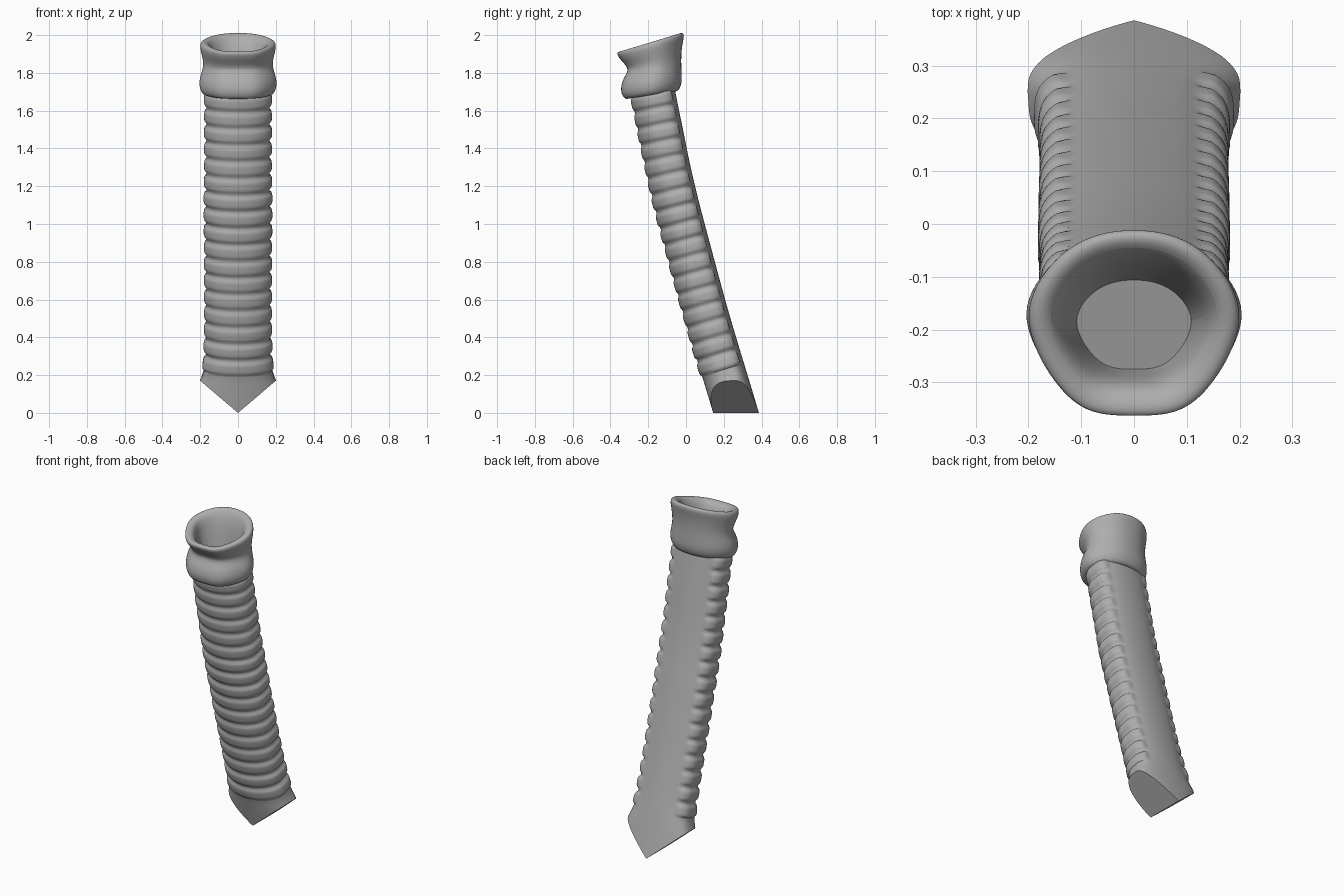
import bpy, bmesh, math, random
from mathutils import Vector

random.seed(4)
if "Cube" in bpy.data.objects:
    bpy.data.objects.remove(bpy.data.objects["Cube"], do_unlink=True)

grey = bpy.data.materials.new("plain grey")
grey.use_nodes = True
COLOUR = (0.42, 0.42, 0.42, 1)
grey.diffuse_color = COLOUR
grey.node_tree.nodes["Principled BSDF"].inputs["Base Color"].default_value = COLOUR


def finish(bm, name, angle):
    bmesh.ops.recalc_face_normals(bm, faces=bm.faces)
    mesh = bpy.data.meshes.new(name)
    bm.to_mesh(mesh)
    bm.free()
    mesh.materials.append(grey)
    obj = bpy.data.objects.new(name, mesh)
    bpy.context.collection.objects.link(obj)
    bpy.ops.object.select_all(action="DESELECT")
    obj.select_set(True)
    bpy.context.view_layer.objects.active = obj
    bpy.ops.object.shade_smooth_by_angle(angle=math.radians(angle))
    return obj


def loft(loops):
    """Skin a stack of closed loops and cap both ends."""
    bm = bmesh.new()
    rows = [[bm.verts.new(p) for p in loop] for loop in loops]
    for a, b in zip(rows, rows[1:]):
        for i in range(len(a)):
            j = (i + 1) % len(a)
            bm.faces.new((a[i], a[j], b[j], b[i]))
    bm.faces.new(rows[0][::-1])
    bm.faces.new(rows[-1])
    return bm


# Ringed tube: gently curved centre line, flat membrane at the back
PATH = [(-0.176, 1.71), (-0.073, 1.2), (0.06, 0.7), (0.132, 0.44),
        (0.2, 0.22), (0.29, -0.08)]
RINGS, STEPS, SIDES = 17, 10, 72
RING_TOP, RING_BOTTOM = 1.7, 0.22


def centre(z):
    """Smoothly interpolated y of the centre line at height z."""
    def lin(h):
        for (y0, z0), (y1, z1) in zip(PATH, PATH[1:]):
            if h >= z1 or z1 == PATH[-1][1]:
                return y0 + (y1 - y0) * (z0 - h) / (z0 - z1)
    return sum(lin(z + k * 0.05) for k in range(-3, 4)) / 7


def section(z, bump):
    slope = (centre(z - 0.02) - centre(z + 0.02)) / 0.04
    tilt = math.atan(slope)
    k = min(1, max(0, (0.32 - z) / 0.18))
    flare = 1 + 0.27 * k * k
    loop = []
    for i in range(SIDES):
        a = math.tau * i / SIDES
        s, c = math.sin(a), math.cos(a)
        x = 0.167 * s
        y = -0.117 * c if c > 0 else 0.115 * abs(c) ** 0.5
        # rings stop short of the back membrane
        on_ring = 1 if c > 0 else min(1, max(0, (abs(x) - 0.122) / 0.01))
        grow = 1 + 0.085 * bump * on_ring
        x, y = x * grow * flare, y * grow
        loop.append((x, centre(z) + y * math.cos(tilt), z + y * math.sin(tilt)))
    return loop


loops = [section(1.71, 0)]
pitch = (RING_TOP - RING_BOTTOM) / RINGS
for r in range(RINGS):
    height = random.uniform(0.85, 1.1)
    for s in range(STEPS):
        u = 2 * s / STEPS - 1
        bump = max(0, 1 - (u / 0.82) ** 4) * height
        loops.append(section(RING_TOP - pitch * (r + s / STEPS), bump))
for k in range(9):
    loops.append(section(RING_BOTTOM - 0.035 * k, 0))
tube = loft(loops)

# Two slanted flat cuts make the wedge at the bottom
for side in (-1, 1):
    geom = tube.verts[:] + tube.edges[:] + tube.faces[:]
    cut = bmesh.ops.bisect_plane(tube, geom=geom, plane_co=Vector((0, 0, 0)),
                                 plane_no=Vector((0.85 * side, 0, -1)),
                                 clear_outer=True)
    rim = [e for e in tube.edges if e.is_boundary]
    bmesh.ops.holes_fill(tube, edges=rim, sides=0)
finish(tube, "ringed_tube", 40)

# Collar: rounded six-sided cup, each level = half width, front y, back y,
# front z, back z
HALF = [(0, 0), (0.42, 0), (0.74, 0.19), (1.02, 0.55), (0.7, 0.86), (0.34, 0.98), (0, 1)]
OUTLINE = HALF + [(-x, y) for x, y in HALF[-2:0:-1]]
LEVELS = [
    (0.12, -0.28, -0.09, 1.68, 1.72),
    (0.195, -0.32, -0.045, 1.65, 1.69),
    (0.225, -0.35, -0.02, 1.70, 1.74),
    (0.22, -0.335, -0.02, 1.77, 1.79),
    (0.192, -0.295, -0.025, 1.82, 1.86),
    (0.215, -0.35, -0.02, 1.87, 1.95),
    (0.222, -0.375, 0.0, 1.915, 2.015),
    (0.165, -0.32, -0.045, 1.915, 2.015),
    (0.145, -0.29, -0.08, 1.86, 1.93),
    (0.122, -0.28, -0.1, 1.74, 1.79),
    (0.118, -0.275, -0.105, 1.70, 1.75),
]
collar = loft([[(w * x, f + (b - f) * t, zf + (zb - zf) * t) for x, t in OUTLINE]
               for w, f, b, zf, zb in LEVELS])
crease = collar.edges.layers.float.new("crease_edge")
collar.faces.ensure_lookup_table()
for e in collar.faces[-1].edges:
    e[crease] = 1
cup = finish(collar, "collar", 60)
sub = cup.modifiers.new("Subdivision", "SUBSURF")
sub.levels = sub.render_levels = 3
